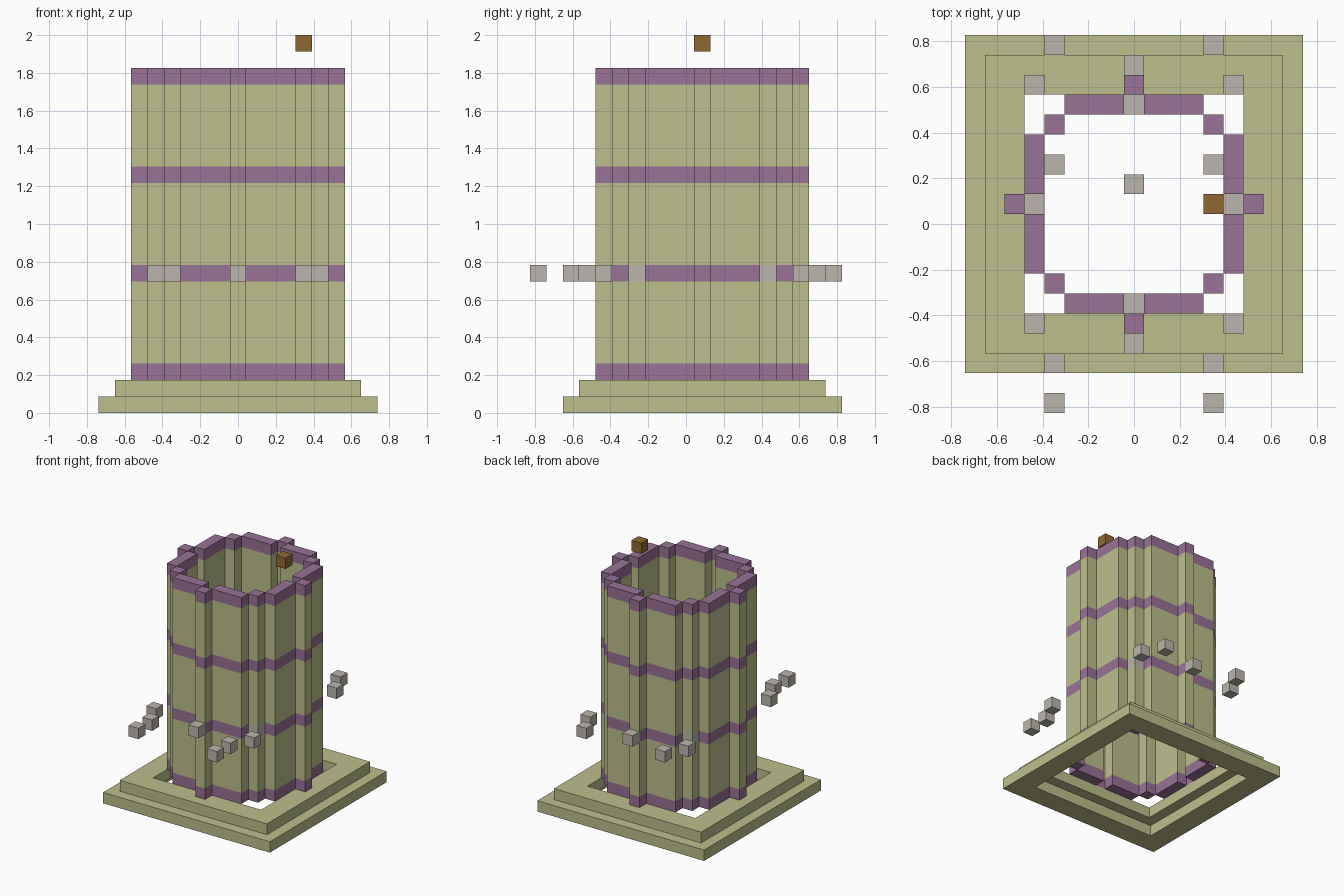
import bpy
import bmesh
from mathutils import Matrix, Vector

cube = bpy.data.objects.get("Cube")
if cube:
    bpy.data.objects.remove(cube, do_unlink=True)

U = 2 / 23                      # one block
MID = Vector((0, U, 0))         # centre of the tower
BANDS = (2, 8, 14, 20)          # block layers that carry a trim band


def material(name, rgb):
    m = bpy.data.materials.new(name)
    m.use_nodes = True
    m.diffuse_color = (*rgb, 1)
    m.node_tree.nodes["Principled BSDF"].inputs["Base Color"].default_value = (*rgb, 1)
    return m


GREEN = material("pale_olive", (0.508, 0.521, 0.262))
PURPLE = material("dusty_purple", (0.314, 0.168, 0.305))
GRAY = material("warm_gray", (0.497, 0.468, 0.418))
BROWN = material("brown", (0.275, 0.141, 0.034))


def finish(bm, name, *mats):
    bmesh.ops.recalc_face_normals(bm, faces=bm.faces)
    mesh = bpy.data.meshes.new(name)
    bm.to_mesh(mesh)
    bm.free()
    for m in mats:
        mesh.materials.append(m)
    obj = bpy.data.objects.new(name, mesh)
    bpy.context.collection.objects.link(obj)
    return obj


def box(centre, size):
    """New bmesh box, measured in blocks from the tower's centre."""
    bm = bmesh.new()
    place = Matrix.Translation(Vector(centre) * U + MID)
    scale = Matrix.Diagonal((*(Vector(size) * U), 1))
    bmesh.ops.create_cube(bm, size=1, matrix=place @ scale)
    return bm


def block(name, i, j, k, mat):
    finish(box((i, j, k + 0.5), (1, 1, 1)), name, mat)


def ring(name, outer, inner, layer):
    """Square frame one block high."""
    bm = bmesh.new()

    def loop(half, z):
        return [bm.verts.new(Vector((x * half, y * half, z)) * U + MID)
                for x, y in ((-1, -1), (1, -1), (1, 1), (-1, 1))]

    loops = [loop(outer, layer), loop(outer, layer + 1),
             loop(inner, layer + 1), loop(inner, layer)]
    for n in range(4):
        a, b = loops[n], loops[(n + 1) % 4]
        for s in range(4):
            t = (s + 1) % 4
            bm.faces.new((a[s], a[t], b[t], b[s]))
    finish(bm, name, GREEN)


def wall(name, i, j, w=1, d=1, corner=False):
    """Full-height wall piece, cut at the bands and coloured by height."""
    bm = box((i, j, 11.5), (w, d, 19))
    for k in BANDS:
        for z in (k, k + 1):
            if 2 < z < 21:
                bmesh.ops.bisect_plane(bm, geom=bm.verts[:] + bm.edges[:] + bm.faces[:],
                                       plane_co=(0, 0, z * U), plane_no=(0, 0, 1))
    for f in bm.faces:
        z = f.calc_center_median().z / U
        if any(k - 0.01 <= z <= k + 1.01 for k in BANDS):
            # end caps count as band; corner posts have one gray block
            f.material_index = 2 if corner and 8 < z < 9 else 1
    finish(bm, name, GREEN, PURPLE, GRAY)


# Stepped open base
ring("base_lower_step", 8.5, 6.5, 0)
ring("base_upper_step", 7.5, 5.5, 1)

# Tower walls, mirrored around the centre
for s in (-1, 1):
    wall("side_pilaster", 6 * s, 0)
    wall("front_back_pilaster", 0, 6 * s)
    for t in (-1, 1):
        wall("side_wall", 5 * s, 2 * t, d=3)
        wall("front_back_wall", 2 * t, 5 * s, w=3)
        wall("corner_post", 4 * s, 4 * t, corner=True)

# Loose gray blocks, all on one layer
for s in (-1, 1):
    block("niche_block", 5 * s, 0, 8, GRAY)
    block("niche_block", 0, 5 * s, 8, GRAY)
    block("outer_centre_block", 0, 7 * s, 8, GRAY)
    block("inner_side_block", 4 * s, 2, 8, GRAY)
    block("far_front_block", 4 * s, -10, 8, GRAY)
    for t in (-1, 1):
        block("outer_corner_block", 5 * s, 6 * t, 8, GRAY)
        block("outer_far_block", 4 * s, 8 * t, 8, GRAY)
block("inner_centre_block", 0, 1, 8, GRAY)

# Floating brown block above the rim
block("top_block", 4, 0, 22, BROWN)
